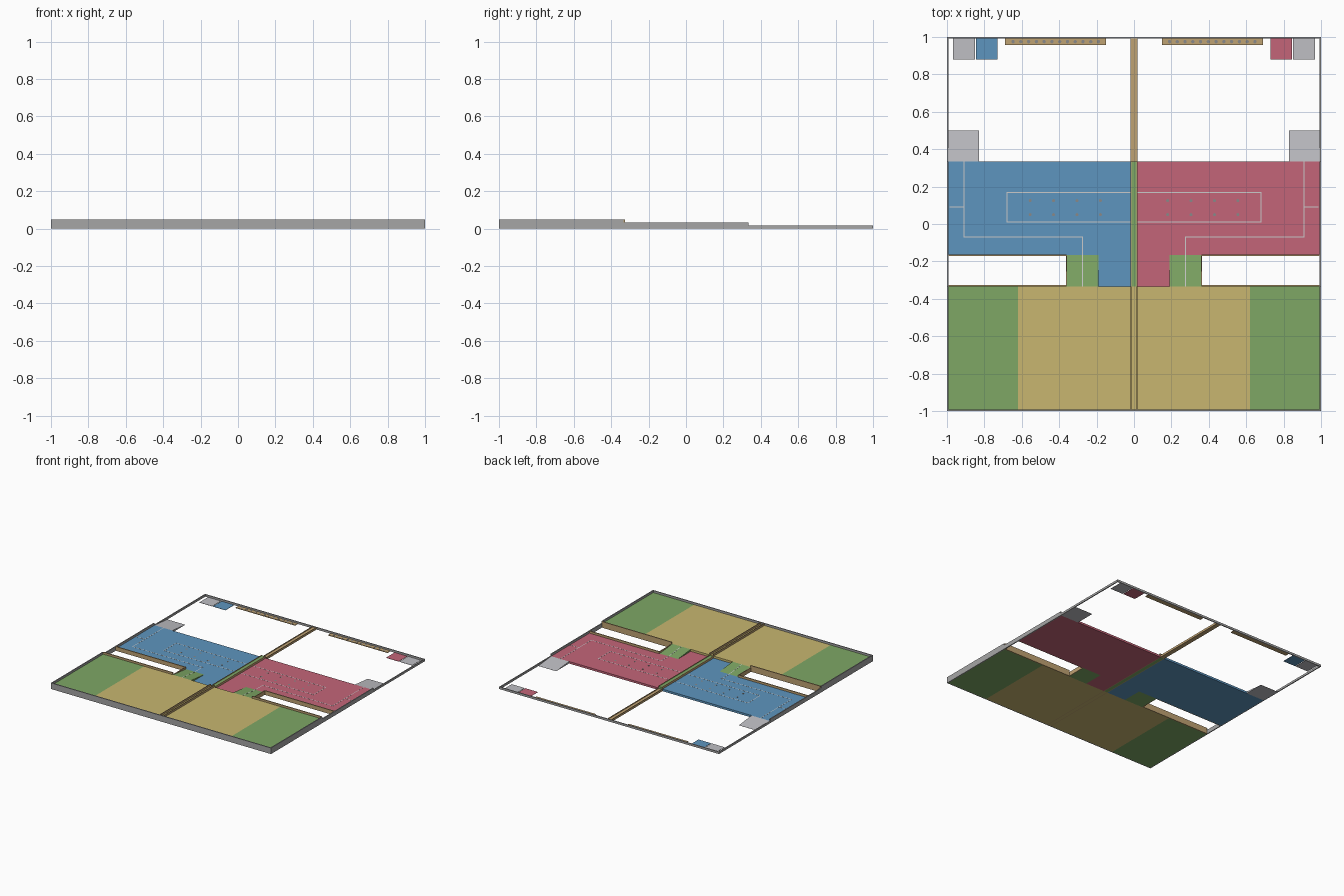
import bpy, bmesh

if "Cube" in bpy.data.objects:
    bpy.data.objects.remove(bpy.data.objects["Cube"])

COLORS = {
    "blue": (0.11, 0.30, 0.52, 1), "red": (0.55, 0.13, 0.19, 1),
    "green": (0.21, 0.39, 0.13, 1), "straw": (0.58, 0.47, 0.16, 1),
    "wood": (0.52, 0.36, 0.17, 1), "white": (0.75, 0.75, 0.78, 1),
    "dark": (0.25, 0.25, 0.25, 1), "silver": (0.52, 0.52, 0.55, 1),
    "wall": (0.38, 0.38, 0.38, 1),
}
MATS = {}
for key, col in COLORS.items():
    MATS[key] = bpy.data.materials.new(key)
    MATS[key].diffuse_color = col


def finish(name, bm, color):
    bmesh.ops.recalc_face_normals(bm, faces=bm.faces)
    me = bpy.data.meshes.new(name)
    bm.to_mesh(me)
    bm.free()
    me.materials.append(MATS[color])
    ob = bpy.data.objects.new(name, me)
    bpy.context.collection.objects.link(ob)
    return ob


def slab(name, x0, x1, y0, y1, z0, z1, color, z1_back=None):
    """Box; z1_back gives the top a slope along y."""
    bm = bmesh.new()
    bmesh.ops.create_cube(bm, size=1)
    zb = z1 if z1_back is None else z1_back
    for v in bm.verts:
        top = zb if v.co.y > 0 else z1
        v.co = (x1 if v.co.x > 0 else x0, y1 if v.co.y > 0 else y0,
                top if v.co.z > 0 else z0)
    return finish(name, bm, color)


def discs(name, points, r, z0, z1, color):
    bm = bmesh.new()
    for x, y in points:
        ret = bmesh.ops.create_cone(bm, cap_ends=True, segments=16,
                                    radius1=r, radius2=r, depth=z1 - z0)
        bmesh.ops.translate(bm, verts=ret["verts"], vec=(x, y, (z0 + z1) / 2))
    return finish(name, bm, color)


T = 0.008                       # fence thickness
L2, L3 = 0.0167, 0.0335         # floor levels
H1, H2, H3 = 0.0175, 0.034, 0.05  # fence tops
YA, YB, YC = 0.333, -0.167, -0.333  # zone borders

# outer walls front and back
slab("front_wall", -1, 1, -1, -1 + T, 0, H3, "wall")
slab("back_wall", -1, 1, 1 - T, 1, 0, H1, "wall")

# central divider: low core with two rails in each zone
for nm, y0, y1, core, top, col in (("back", YA, 1 - T, 0.012, H1, "wood"),
                                   ("middle", YC, YA, 0.030, H2, "green"),
                                   ("front", -1 + T, YC, L3, H3, "straw")):
    slab(nm + "_divider_core", -0.014, 0.014, y0, y1, 0, core, col)
    for s in (-1, 1):
        a, b = sorted((s * 0.014, s * 0.019))
        slab(nm + "_divider_rail", a, b, y0, y1, 0, top,
             "wood")

for s, side, team in ((-1, "left", "blue"), (1, "right", "red")):
    def part(name, x0, x1, *rest, **kw):
        a, b = sorted((s * x0, s * x1))
        return slab(side + "_" + name, a, b, *rest, **kw)

    # stepped side walls
    part("wall_back", 1 - T, 1, YA, 1 - T, 0, H1, "wall")
    part("wall_middle", 1 - T, 1, YC, YA, 0, H2, "wall")
    part("wall_front", 1 - T, 1, -1 + T, YC, 0, H3, "wall")

    # raised floors
    part("middle_floor", 0.019, 1 - T, YB, YA, 0, L2, team)
    part("middle_floor_bay", 0.019, 0.19, YC, YB, 0, L2, team)
    part("front_floor_inner", 0.019, 0.62, -1 + T, YC, 0, L3, "straw")
    part("front_floor_outer", 0.62, 1 - T, -1 + T, YC, 0, L3, "green")

    # ramps between levels
    part("upper_ramp", 0.19, 0.36, YC, YB, 0, L3, "green", z1_back=L2)
    part("lower_ramp", 0.83, 1 - T, YA, 0.5, 0, L2, "silver", z1_back=0.0005)

    # wooden fences around the gap
    part("gap_fence_front", 0.36, 1 - T, YC, YC + T, 0, H3, "wood")
    part("gap_fence_back", 0.36, 1 - T, YB - T / 2, YB + T / 2, 0, H2, "wood")
    part("ramp_fence", 0.357, 0.363, YC + T, YB, 0, L3, "wood")

    # start zones in the back corner
    part("start_zone_grey", 0.85, 0.968, 0.88, 1 - T, 0, 0.002, "silver")
    part("start_zone_team", 0.73, 0.845, 0.88, 1 - T, 0, 0.002, team)

    # rack with a row of holders
    part("rack", 0.15, 0.69, 0.956, 1 - T, 0, 0.005, "wood")
    discs(side + "_rack_holders",
          [(s * (0.19 + 0.0415 * i), 0.975) for i in range(12)],
          0.009, 0.005, 0.006, "dark")

    # guide lines on the middle floor
    w, z0, z1 = 0.0025, L2, L2 + 0.0006
    for nm, x0, x1, y0, y1 in (
            ("long", 0.91, 0.91, -0.07, YA), ("turn", 0.275, 0.91, -0.07, -0.07),
            ("exit", 0.275, 0.275, YB, -0.07), ("stub", 0.91, 0.985, 0.09, 0.09),
            ("store_back", 0.022, 0.68, 0.168, 0.168),
            ("store_front", 0.022, 0.68, 0.01, 0.01),
            ("store_end", 0.68, 0.68, 0.01, 0.168)):
        part("line_" + nm, x0 - w, x1 + w, y0 - w, y1 + w, z0, z1, "white")
    # guide line up the ramp
    part("line_ramp", 0.2725, 0.2775, YC, YB, L2 - 0.001, L3 + 0.0006, "white",
         z1_back=L2 + 0.0006)

    # ball spots inside the store rectangle
    discs(side + "_ball_spots",
          [(s * (0.18 + 0.125 * i), y) for i in range(4) for y in (0.05, 0.125)],
          0.008, L2, L2 + 0.001, "dark")

for m in bpy.data.materials:
    if m.users and not m.is_grease_pencil:
        m.use_nodes = True
        m.node_tree.nodes["Principled BSDF"].inputs["Base Color"].default_value = m.diffuse_color
